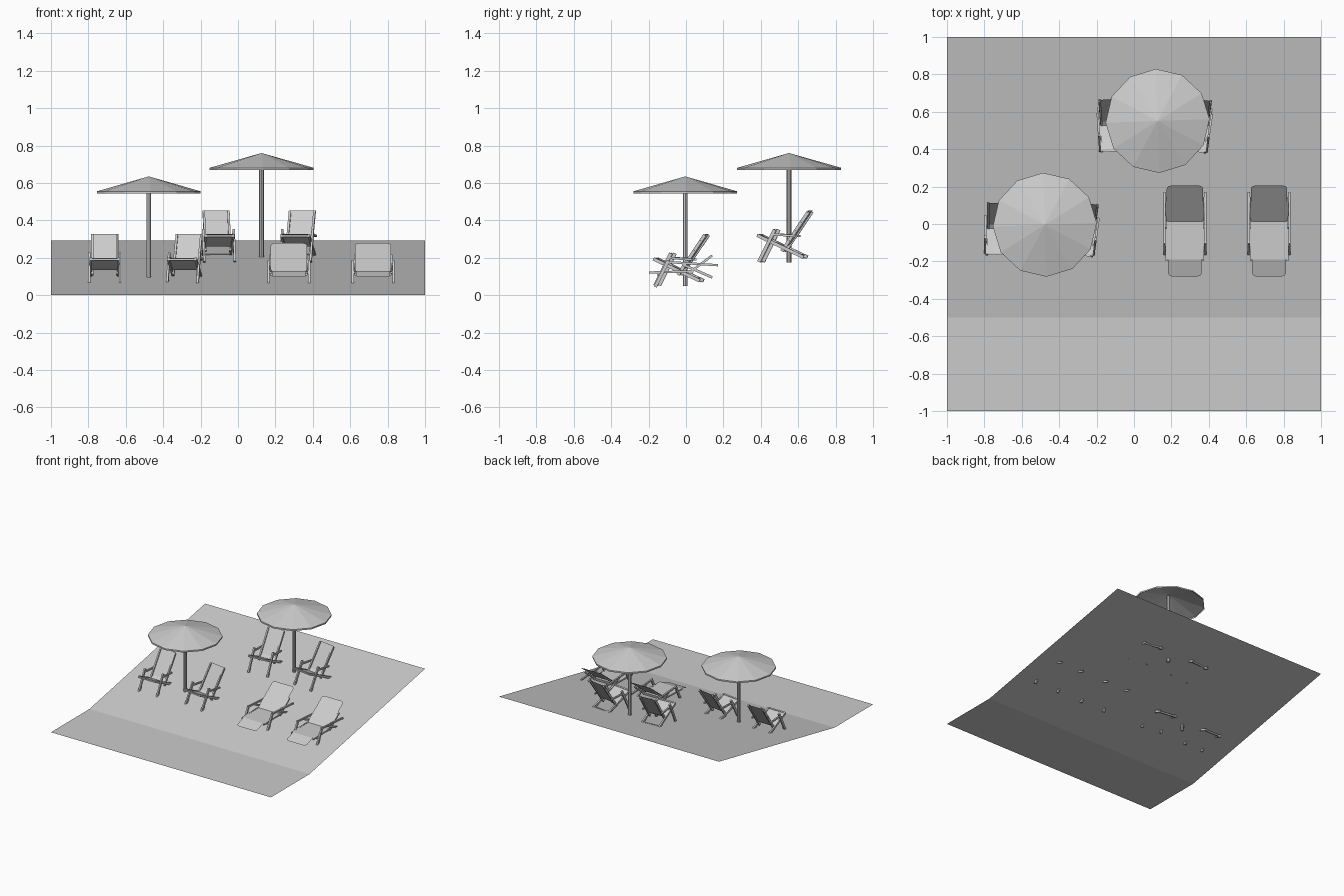
import bpy, bmesh, math
from mathutils import Matrix, Vector

if "Cube" in bpy.data.objects:
    bpy.data.objects.remove(bpy.data.objects["Cube"])


def finish(name, bm, matrix=Matrix()):
    mesh = bpy.data.meshes.new(name)
    bm.to_mesh(mesh)
    bm.free()
    obj = bpy.data.objects.new(name, mesh)
    obj.matrix_world = matrix
    bpy.context.collection.objects.link(obj)
    return obj


def add_bar(bm, a, b, width, depth):
    """Box beam from a to b; width runs along x when the beam lies in the yz plane."""
    a, b = Vector(a), Vector(b)
    d = (b - a).normalized()
    side = Vector((1, 0, 0)) if abs(d.x) < 0.9 else Vector((0, 1, 0))
    up = d.cross(side).normalized()
    side = up.cross(d)
    rot = Matrix((side, d, up)).transposed().to_4x4()
    size = Matrix.Diagonal((width, (b - a).length, depth, 1))
    bmesh.ops.create_cube(bm, size=1, matrix=Matrix.Translation((a + b) / 2) @ rot @ size)


def side_bars(name, x, a, b, matrix, width=0.012, depth=0.018):
    """Mirrored pair of beams given by (y, z) end points."""
    bm = bmesh.new()
    for s in (-1, 1):
        add_bar(bm, (s * x, *a), (s * x, *b), width, depth)
    finish(name, bm, matrix)


def cross_bars(name, x, points, matrix):
    bm = bmesh.new()
    for y, z in points:
        add_bar(bm, (-x, y, z), (x, y, z), 0.012, 0.012)
    finish(name, bm, matrix)


def sheet(name, rows, matrix=Matrix()):
    """Thin cloth strip from rows of (half width, y, z)."""
    bm = bmesh.new()
    pairs = [[bm.verts.new((s * w, y, z)) for s in (-1, 1)] for w, y, z in rows]
    for p, q in zip(pairs, pairs[1:]):
        bm.faces.new((p[0], p[1], q[1], q[0]))
    finish(name, bm, matrix)


def parasol(x, y, foot, rim, top):
    matrix = Matrix.Translation((x, y, 0))
    # Canopy: open twelve-sided cone with a short valance
    bm = bmesh.new()
    apex = bm.verts.new((0, 0, top))
    rings = []
    for z in (rim + 0.012, rim):
        rings.append([bm.verts.new((0.278 * math.cos(t), 0.278 * math.sin(t), z))
                      for t in (math.radians(30 * i + 2) for i in range(12))])
    for i in range(12):
        j = (i + 1) % 12
        bm.faces.new((apex, rings[0][i], rings[0][j]))
        bm.faces.new((rings[0][i], rings[1][i], rings[1][j], rings[0][j]))
    finish("parasol_canopy", bm, matrix)
    # Pole
    bm = bmesh.new()
    h = top - 0.01 - foot
    bmesh.ops.create_cone(bm, cap_ends=True, segments=8, radius1=0.0125, radius2=0.0125,
                          depth=h, matrix=Matrix.Translation((0, 0, foot + h / 2)))
    finish("parasol_pole", bm, matrix)


def deck_chair(x, y, z, angle):
    m = Matrix.Translation((x, y, z)) @ Matrix.Rotation(math.radians(angle), 4, 'Z')
    # Frame
    side_bars("chair_back_rail", 0.066, (0.136, 0.247), (-0.008, 0.035), m)
    side_bars("chair_seat_rail", 0.074, (-0.140, 0.120), (0.110, 0.003), m)
    side_bars("chair_front_leg", 0.082, (-0.130, -0.022), (-0.045, 0.150), m)
    side_bars("chair_arm", 0.082, (-0.065, 0.126), (0.070, 0.116), m, 0.012, 0.012)
    cross_bars("chair_cross_bars", 0.078, [(-0.136, 0.117), (0.085, 0.015)], m)
    # Sling cloth
    sheet("chair_sling", [(0.073, -0.142, 0.126), (0.073, -0.07, 0.088),
                          (0.073, 0.0, 0.060), (0.073, 0.022, 0.075),
                          (0.073, 0.138, 0.252)], m)


def lounger(x):
    m = Matrix.Translation((x, 0, 0))
    # Frame
    side_bars("lounger_seat_rail", 0.098, (-0.198, 0.121), (0.04, 0.128), m, 0.010, 0.012)
    side_bars("lounger_back_rail", 0.098, (0.015, 0.118), (0.14, 0.212), m, 0.010, 0.012)
    side_bars("lounger_front_leg", 0.109, (-0.165, 0.045), (-0.095, 0.185), m)
    side_bars("lounger_arm", 0.109, (-0.11, 0.178), (0.172, 0.160), m, 0.012, 0.012)
    side_bars("lounger_rear_leg", 0.104, (-0.02, 0.165), (0.14, 0.095), m, 0.010, 0.014)
    cross_bars("lounger_cross_bars", 0.1, [(-0.15, 0.112), (0.03, 0.12)], m)
    # Cloth with rounded ends
    line = [(-0.28, 0.096), (-0.19, 0.128), (0.013, 0.130), (0.205, 0.278)]
    rows = []
    r = 0.022
    for (end, nxt), half in (((line[0], line[1]), 0.09), ((line[3], line[2]), 0.097)):
        end, nxt = Vector(end), Vector(nxt)
        d = (nxt - end).normalized()
        arc = []
        for i in range(5):
            t = math.radians(22.5 * i)
            arc.append((half - r + r * math.sin(t), *(end + d * r * (1 - math.cos(t)))))
        rows.append(arc)
    middle = [(0.09, *line[1]), (0.097, line[1][0] + 0.002, line[1][1]), (0.097, *line[2])]
    sheet("lounger_cloth", rows[0] + middle + rows[1][::-1], m)


# Beach: flat shore then a rising slope
sheet("beach", [(1, -1, 0), (1, -0.5, 0), (1, 1, 0.293)])

# Two parasols
parasol(-0.477, -0.004, 0.05, 0.543, 0.635)
parasol(0.126, 0.551, 0.175, 0.669, 0.76)

# Four deck chairs
deck_chair(-0.713, -0.025, 0.074, 0)
deck_chair(-0.28, -0.025, 0.074, -8)
deck_chair(-0.108, 0.53, 0.2, 4)
deck_chair(0.325, 0.53, 0.2, -8)

# Two sun loungers
for lx in (0.272, 0.722):
    lounger(lx)
